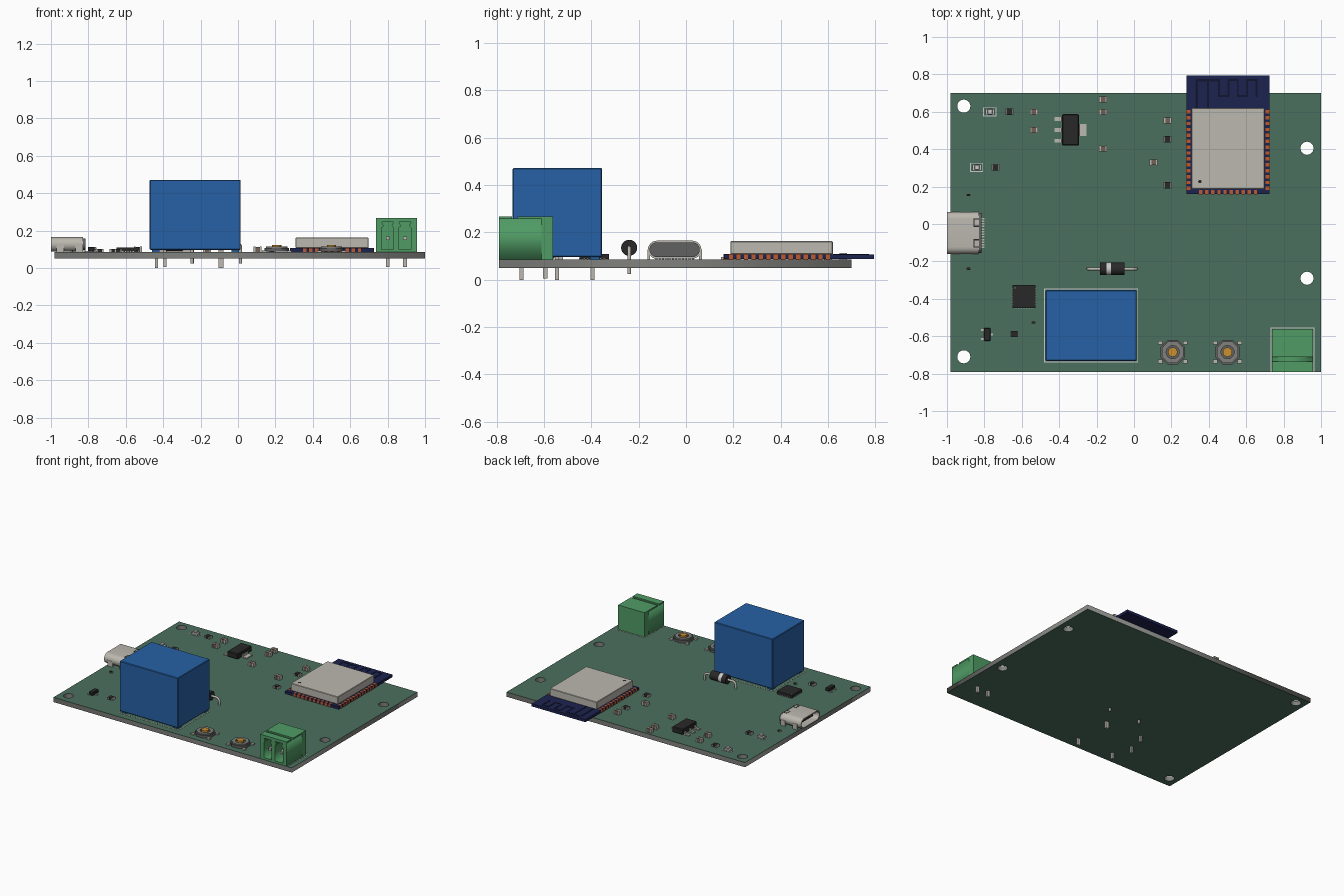
import bpy, bmesh
from math import cos, sin, pi
from mathutils import Matrix, Vector

if "Cube" in bpy.data.objects:
    bpy.data.objects.remove(bpy.data.objects["Cube"])

COLORS = dict(
    mask=(.07, .16, .11), relay=(.02, .12, .38), terminal=(.08, .33, .13), navy=(.012, .017, .08),
    metal=(.5, .48, .43), black=(.022, .022, .022), orange=(.5, .1, .03), amber=(.6, .28, .03),
    white=(.75, .75, .72), core=(.22, .22, .21), brown=(.16, .12, .09), grey=(.12, .12, .12),
    trace=(.006, .008, .03))
MATS = {}
for key, c in COLORS.items():
    MATS[key] = bpy.data.materials.new(key)
    MATS[key].diffuse_color = (*c, 1)
TOP = 0.085  # upper face of the board


def add(name, bm, mat, smooth=False):
    bmesh.ops.recalc_face_normals(bm, faces=bm.faces)
    me = bpy.data.meshes.new(name)
    bm.to_mesh(me)
    bm.free()
    me.materials.append(MATS[mat])
    ob = bpy.data.objects.new(name, me)
    bpy.context.collection.objects.link(ob)
    if smooth:
        bpy.ops.object.select_all(action='DESELECT')
        ob.select_set(True)
        bpy.context.view_layer.objects.active = ob
        bpy.ops.object.shade_smooth_by_angle(angle=0.6)
    return ob


def boxes(name, spans, mat, bevel=0):
    """One object from boxes given as x0, x1, y0, y1, z0, z1."""
    bm = bmesh.new()
    for x0, x1, y0, y1, z0, z1 in spans:
        m = Matrix.Translation(((x0 + x1) / 2, (y0 + y1) / 2, (z0 + z1) / 2)) @ \
            Matrix.Diagonal((x1 - x0, y1 - y0, z1 - z0, 1))
        bmesh.ops.create_cube(bm, size=1, matrix=m)
    if bevel:
        bmesh.ops.bevel(bm, geom=bm.edges[:], offset=bevel, segments=1, affect='EDGES')
    return add(name, bm, mat)


def box(name, x, y, w, d, z0, z1, mat, bevel=0):
    return boxes(name, [(x - w / 2, x + w / 2, y - d / 2, y + d / 2, z0, z1)], mat, bevel)


def ring(x, y, r, n=32, phase=0):
    return [(x + r * cos(phase + 2 * pi * i / n), y + r * sin(phase + 2 * pi * i / n)) for i in range(n)]


def rect(x0, x1, y0, y1):
    return [(x0, y0), (x1, y0), (x1, y1), (x0, y1)]


def stadium(u, v, hw, r, n=12):
    return [(u + (hw - r) * (1 if i <= n else -1) + r * sin(pi * i / n),
             v - r * cos(pi * i / n)) if i <= n else
            (u - (hw - r) + r * sin(pi * (i - 1) / n), v - r * cos(pi * (i - 1) / n))
            for i in range(2 * n + 2)]


def extrude(name, loops, a, b, mat, axis='z', smooth=False):
    """Filled outline (first loop) with holes (other loops), extruded from a to b along an axis."""
    cu = bpy.data.curves.new(name, 'CURVE')
    cu.dimensions, cu.fill_mode, cu.extrude = '2D', 'BOTH', (b - a) / 2
    for loop in loops:
        sp = cu.splines.new('POLY')
        sp.points.add(len(loop) - 1)
        for p, (u, v) in zip(sp.points, loop):
            p.co = (u, v, 0, 1)
        sp.use_cyclic_u = True
    tmp = bpy.data.objects.new("tmp", cu)
    bpy.context.collection.objects.link(tmp)
    dg = bpy.context.evaluated_depsgraph_get()
    me = bpy.data.meshes.new_from_object(tmp.evaluated_get(dg))
    bm = bmesh.new()
    bm.from_mesh(me)
    bpy.data.objects.remove(tmp)
    bpy.data.meshes.remove(me)
    bmesh.ops.remove_doubles(bm, verts=bm.verts, dist=1e-5)
    for v in bm.verts:
        u, w, t = v.co.x, v.co.y, v.co.z + (a + b) / 2
        v.co = {'z': (u, w, t), 'y': (u, t, w), 'x': (t, u, w)}[axis]
    return add(name, bm, mat, smooth)


def frame(name, x0, x1, y0, y1, t=.004):
    extrude(name, [rect(x0, x1, y0, y1), rect(x0 + t, x1 - t, y0 + t, y1 - t)], TOP, TOP + .0015, 'white')


# Circuit board: grey core between two green mask layers, four mounting holes
outline = [rect(-.98, 1.0, -.79, .70)] + [ring(x, y, .035) for x, y in
           ((-.91, .63), (.925, .405), (.925, -.29), (-.91, -.71))]
extrude("board_core", outline, .052, .083, 'core')
extrude("board_top_mask", outline, .083, TOP, 'mask')
extrude("board_bottom_mask", outline, .05, .052, 'mask')

# Relay with standoffs, pins and printed outline
boxes("relay_case", [(-.472, .014, -.732, -.354, .097, .472)], 'relay', .004)
boxes("relay_standoffs", [(x - .02, x + .02, y - .02, y + .02, TOP, .1)
                          for x in (-.44, -.015) for y in (-.70, -.385)], 'relay')
boxes("relay_pins", [(x - w, x + w, y - .008, y + .008, z, .1) for x, y, w, z in (
    (-.435, -.545, .008, 0), (-.39, -.395, .007, .005), (-.39, -.695, .007, .005),
    (-.09, -.395, .013, 0), (-.09, -.695, .013, 0))], 'metal')
frame("relay_outline", -.48, .022, -.74, -.346)

# Wireless module: carrier, shield can, edge pads, antenna
boxes("module_carrier", [(.28, .725, .16, .794, .087, .107)], 'navy')
boxes("module_shield", [(.308, .698, .187, .62, .107, .163)], 'metal', .003)
pads = []
for i in range(14):
    y = .60 - i * .0315
    pads += [(.279, .302, y - .009, y + .009, TOP, .1085), (.703, .726, y - .009, y + .009, TOP, .1085)]
for i in range(10):
    x = .503 + (i - 4.5) * .0325
    pads.append((x - .009, x + .009, .159, .182, TOP, .1085))
boxes("module_edge_pads", pads, 'orange')
extrude("module_pin_mark", [ring(.352, .227, .009, 20)], .163, .1645, 'black')
trace = [(.33, .342, .62, .77, .107, .109), (.39, .402, .62, .77, .107, .109),
         (.33, .46, .762, .774, .107, .109)]
for i in range(5):
    x = .45 + i * .05
    trace.append((x, x + .01, .68, .774, .107, .109))
    y = .68 if i % 2 == 0 else .764
    if i < 4:
        trace.append((x, x + .06, y, y + .01, .107, .109))
boxes("module_antenna", trace, 'trace')

# Two-way terminal socket: keyed cavities open to the front, grooved top, bent pins
cavity = [(-.032, .10), (.032, .10), (.032, .215), (.021, .225), (.032, .246),
          (-.032, .246), (-.021, .225), (-.032, .215)]
ways = (.80, .893)
extrude("terminal_shell", [rect(.737, .957, TOP, .258)] + [[(cx + u, v) for u, v in cavity] for cx in ways],
        -.79, -.61, 'terminal', 'y')
boxes("terminal_back", [(.737, .957, -.61, -.562, TOP, .258)], 'terminal')
boxes("terminal_top", [(.737, .957, -.79, -.735, .258, .268), (.737, .957, -.712, -.562, .258, .268)], 'terminal')
boxes("terminal_pins", [s for x in ways for s in (
    (x - .01, x + .01, -.765, -.60, .15, .17), (x - .01, x + .01, -.605, -.585, .005, .17))], 'metal')
frame("terminal_outline", .73, .964, -.788, -.554)

# Power inlet: rounded metal tube, tongue, rear insulator, side tabs
cy, cz = -.048, .127
extrude("inlet_shell", [stadium(cy, cz, .113, .038), stadium(cy, cz, .105, .030)], -1.0, -.83, 'metal', 'x', True)
extrude("inlet_back", [stadium(cy, cz, .106, .031)], -.86, -.816, 'grey', 'x', True)
box("inlet_tongue", -.91, cy, .12, .15, cz - .008, cz + .008, 'black')
boxes("inlet_tabs", [(x - .02, x + .02, y - .006, y + .006, TOP - .01, cz) for x in (-.95, -.85)
                     for y in (cy - .109, cy + .109)], 'metal')
boxes("inlet_top_slots", [s for y in (cy - .055, cy + .055) for s in (
    (-.855, -.83, y - .022, y - .016, .163, .166), (-.855, -.83, y + .016, y + .022, .163, .166),
    (-.858, -.852, y - .022, y + .022, .163, .166))], 'black')
boxes("inlet_contacts", [(-.822, -.80, cy + (i - 5.5) * .014 - .004, cy + (i - 5.5) * .014 + .004, TOP, .092)
                         for i in range(12)], 'metal')

# Axial diode: body, band, bent leads
extrude("diode_body", [ring(-.24, .135, .033)], -.182, -.05, 'black', 'x', True)
extrude("diode_band", [ring(-.24, .135, .034)], -.147, -.122, 'white', 'x', True)
cu = bpy.data.curves.new("diode_leads", 'CURVE')
cu.dimensions, cu.bevel_depth, cu.bevel_resolution, cu.use_fill_caps = '3D', .0085, 3, True
for x, s in ((-.245, 1), (.013, -1)):
    path = [(x, .025)] + [(x + s * .025 * (1 - cos(a)), .11 + .025 * sin(a))
                          for a in (i * pi / 12 for i in range(7))] + [(-.115, .135)]
    sp = cu.splines.new('POLY')
    sp.points.add(len(path) - 1)
    for p, (px, pz) in zip(sp.points, path):
        p.co = (px, -.24, pz, 1)
cu.materials.append(MATS['metal'])
bpy.context.collection.objects.link(bpy.data.objects.new("diode_leads", cu))

# Voltage regulator
box("regulator_body", -.34, .503, .09, .168, .089, .13, 'black', .005)
boxes("regulator_leads", [(-.425, -.38, y - .01, y + .01, TOP, .093) for y in (.561, .503, .445)]
      + [(-.39, -.38, y - .01, y + .01, TOP, .108) for y in (.561, .503, .445)]
      + [(-.30, -.255, .47, .535, TOP, .093), (-.30, -.288, .47, .535, TOP, .108)], 'metal')

# Flat square chip with edge contacts
box("chip_body", -.588, -.388, .124, .124, .087, .109, 'black')
extrude("chip_pin_mark", [ring(-.635, -.342, .005, 16)], .109, .1095, 'grey')
boxes("chip_contacts", [s for i in range(7) for k in [(i - 3) * .014] for s in (
    (-.651, -.525, -.388 + k - .003, -.388 + k + .003, TOP, .09),
    (-.588 + k - .003, -.588 + k + .003, -.451, -.325, TOP, .09))], 'metal')

# Small transistor
box("transistor_body", -.785, -.59, .034, .07, .089, .113, 'black', .003)
boxes("transistor_leads", [(x - .012, x + .012, y - .005, y + .005, TOP, .092)
                           for x, y in ((-.805, -.566), (-.805, -.614), (-.765, -.59))], 'metal')

# Push buttons: octagonal body, cover ring, round key, corner legs
for i, x in enumerate((.207, .50), 1):
    y, oct_r = -.685, .065 / cos(pi / 8)
    extrude(f"button_base_{i}", [ring(x, y, oct_r, 8, pi / 8)], .088, .106, 'grey')
    extrude(f"button_cover_{i}", [ring(x, y, oct_r * .88, 8, pi / 8), ring(x, y, .035)], .106, .115, 'core')
    extrude(f"button_key_{i}", [ring(x, y, .025)], .106, .123, 'amber', smooth=True)
    boxes(f"button_legs_{i}", [(x + s * .066 - .012, x + s * .066 + .012, y + t * .05 - .01, y + t * .05 + .01,
                                TOP, .095) for s in (-1, 1) for t in (-1, 1)], 'metal')


# Two-ended surface parts: body between metal end caps
def chip(name, x, y, w, d, h, body):
    e = w * .22
    box(name + "_body", x, y, w - e, d * .96, TOP + .001, TOP + h * .97, body)
    boxes(name + "_ends", [(x + s * (w - e) / 2 - e / 2, x + s * (w - e) / 2 + e / 2, y - d / 2, y + d / 2,
                            TOP, TOP + h * (1 if body == 'brown' else .94)) for s in (-1, 1)], 'metal')


for i, (x, y) in enumerate(((-.535, .60), (-.535, .503), (-.165, .665), (-.165, .60), (-.165, .403),
                            (.18, .553), (.105, .33)), 1):
    chip(f"capacitor_{i}", x, y, .042, .032, .029, 'brown')
for i, (x, y) in enumerate(((-.665, .60), (-.74, .303), (.18, .453), (.18, .207), (-.64, -.588)), 1):
    chip(f"resistor_{i}", x, y, .042, .034, .018, 'black')
for i, (x, y) in enumerate(((-.885, .155), (-.885, -.24), (-.538, -.527)), 1):
    chip(f"tiny_part_{i}", x, y, .022, .013, .012, 'black')
for i, (x, y) in enumerate(((-.77, .60), (-.84, .303)), 1):
    chip(f"indicator_{i}", x, y, .048, .032, .014, 'white')
    box(f"indicator_lens_{i}", x, y, .026, .028, TOP + .013, TOP + .027, 'white', .003)
    frame(f"indicator_outline_{i}", x - .036, x + .034, y - .024, y + .024)

for m in bpy.data.materials:
    if m.users and not m.is_grease_pencil:
        m.use_nodes = True
        m.node_tree.nodes["Principled BSDF"].inputs["Base Color"].default_value = m.diffuse_color
